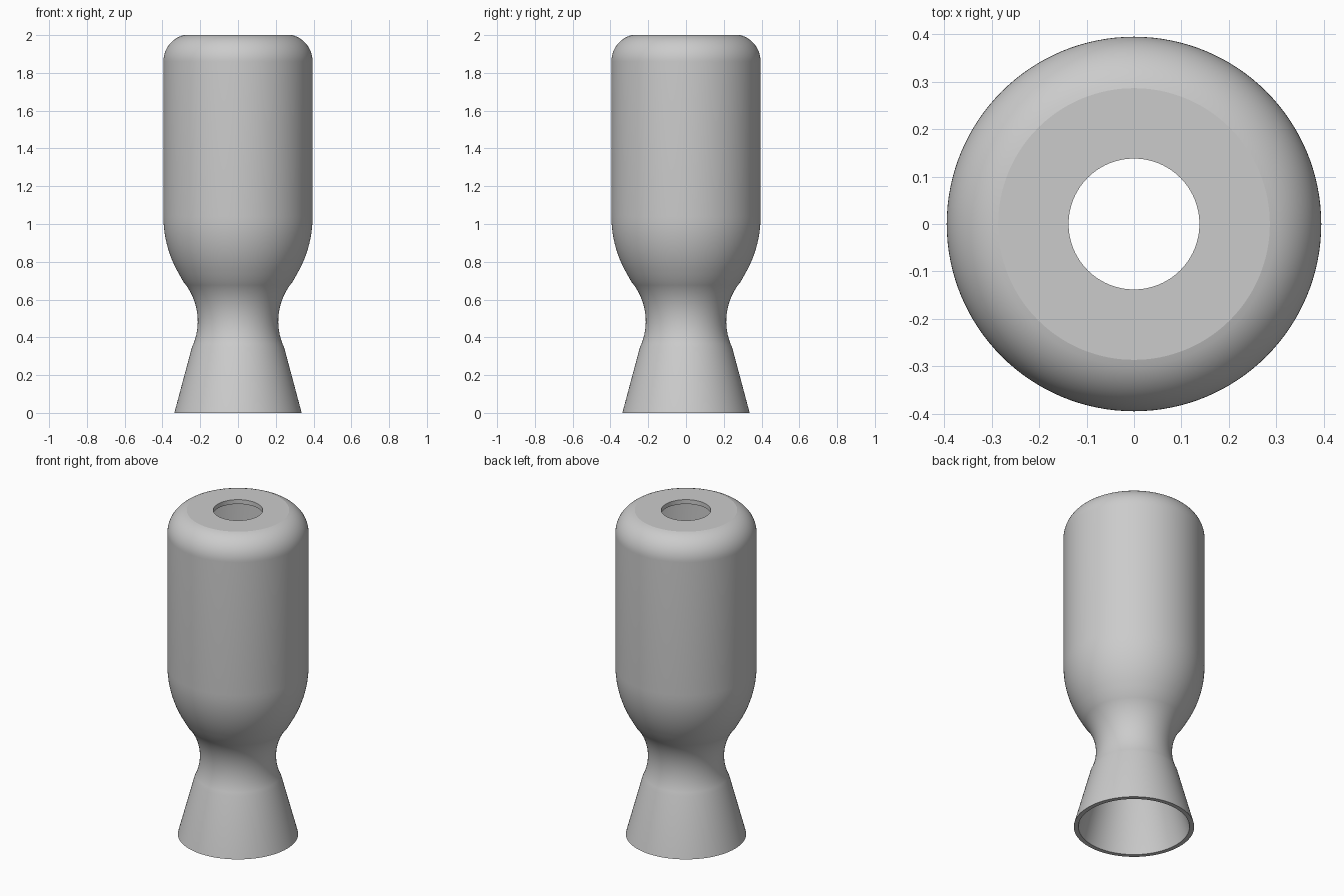
import bpy, bmesh, math
from mathutils import Vector

if "Cube" in bpy.data.objects:
    bpy.data.objects.remove(bpy.data.objects["Cube"], do_unlink=True)

WALL = 0.027
SEGMENTS = 128


def arc(cr, cz, rr, rz, start, end, steps):
    """Points on an elliptical arc in the radius-height plane, angles in degrees."""
    angles = [math.radians(start + (end - start) * i / steps) for i in range(steps + 1)]
    return [Vector((cr + rr * math.cos(a), cz + rz * math.sin(a))) for a in angles]


def inset(points, dist):
    """Offset an open profile towards its inner side."""
    result = []
    for i, p in enumerate(points):
        before = (p - points[i - 1]).normalized() if i else None
        after = (points[i + 1] - p).normalized() if i < len(points) - 1 else None
        a, b = before or after, after or before
        tangent = (a + b).normalized()
        normal = Vector((-tangent.y, tangent.x))
        result.append(p + normal * dist / tangent.dot(a))
    return result


# Outer profile: skirt, throat, bulge, barrel, rounded shoulder, top plate
outer = [Vector((0.337, 0))]
outer += arc(0.538, 0.485, 0.325, 0.325, 205.5, 139.8, 16)
outer += arc(-0.208, 1.04, 0.603, 0.603, -33, 0, 12)[1:]
outer += arc(0.255, 1.86, 0.14, 0.1437, 0, 77, 14)
outer.append(Vector((0.138, 2)))

# Inner wall, with the ends trimmed to the flat base rim and the top opening
inner = inset(outer, WALL)
inner[0].y = 0
inner[-1].x = 0.138
loop = outer + inner[::-1]

# Spin the closed wall section into a hollow body
bm = bmesh.new()
rings = []
for s in range(SEGMENTS):
    a = 2 * math.pi * s / SEGMENTS
    rings.append([bm.verts.new((p.x * math.cos(a), p.x * math.sin(a), p.y)) for p in loop])
for s, ring in enumerate(rings):
    following = rings[(s + 1) % SEGMENTS]
    for i in range(len(loop)):
        j = (i + 1) % len(loop)
        bm.faces.new((ring[i], following[i], following[j], ring[j]))
bmesh.ops.recalc_face_normals(bm, faces=bm.faces)
mesh = bpy.data.meshes.new("nozzle_body")
bm.to_mesh(mesh)
bm.free()
body = bpy.data.objects.new("nozzle_body", mesh)
bpy.context.collection.objects.link(body)

# Plain grey metal
grey = bpy.data.materials.new("grey_metal")
grey.use_nodes = True
colour = (0.6, 0.6, 0.6, 1)
grey.diffuse_color = colour
grey.node_tree.nodes["Principled BSDF"].inputs["Base Color"].default_value = colour
mesh.materials.append(grey)

# Smooth walls with crisp rims and a crisp edge around the top plate
bpy.context.view_layer.objects.active = body
body.select_set(True)
bpy.ops.object.shade_smooth_by_angle(angle=math.radians(9))
